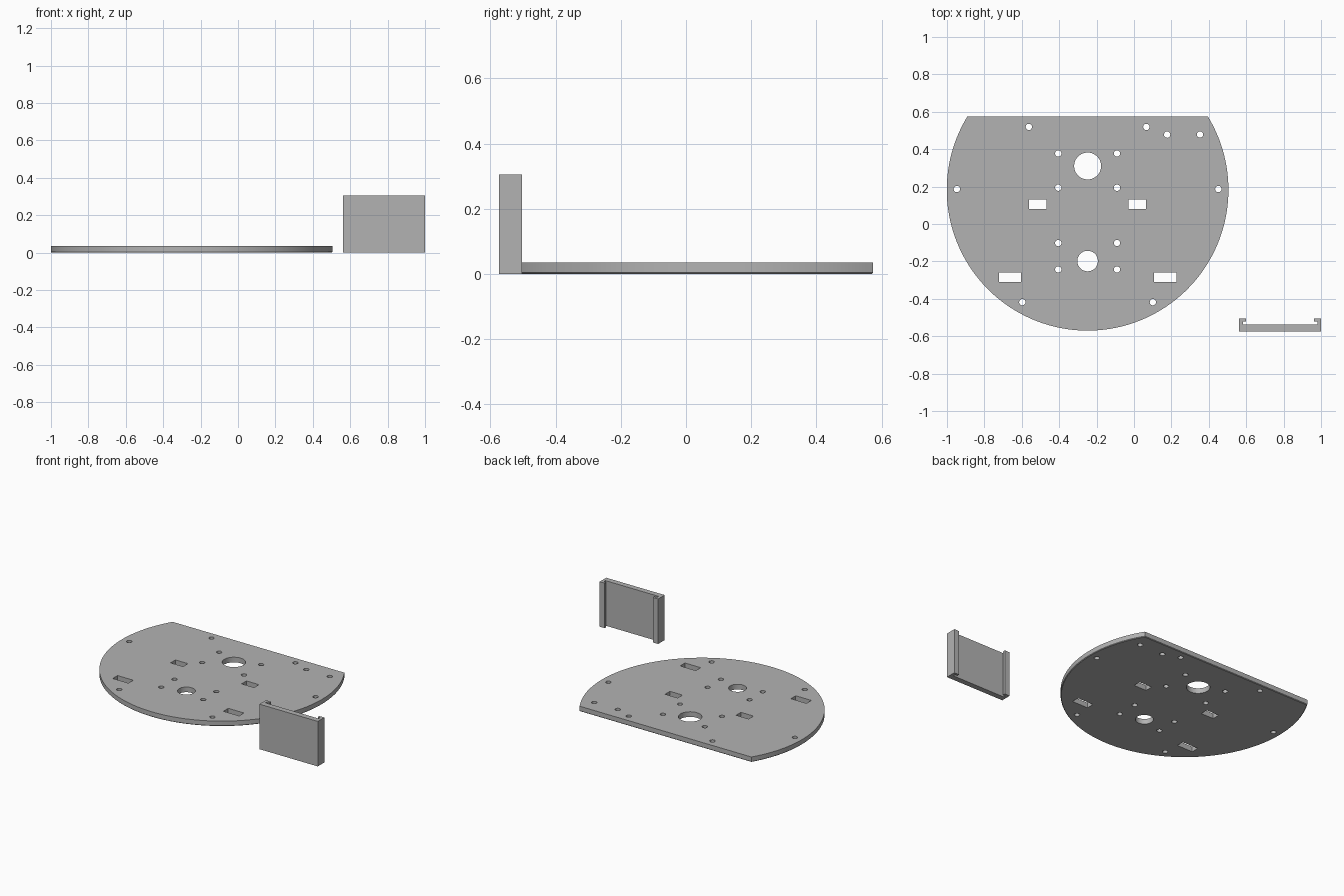
import bpy, bmesh, math

if "Cube" in bpy.data.objects:
    bpy.data.objects.remove(bpy.data.objects["Cube"])

CX, CY, R, FLAT = -0.248, 0.183, 0.753, 0.574   # plate circle and straight back edge
THICK, CHAMFER = 0.035, 0.004

grey = bpy.data.materials.new("plain_grey")
grey.diffuse_color = (0.45, 0.45, 0.45, 1)
grey.use_nodes = True
grey.node_tree.nodes["Principled BSDF"].inputs["Base Color"].default_value = grey.diffuse_color


def loft(bm, outline_levels):
    """Closed solid through a stack of (outline, z) levels."""
    rings = [[bm.verts.new((x, y, z)) for x, y in pts] for pts, z in outline_levels]
    n = len(rings[0])
    for a, b in zip(rings, rings[1:]):
        for i in range(n):
            j = (i + 1) % n
            bm.faces.new((a[i], a[j], b[j], b[i]))
    bm.faces.new(rings[0][::-1])
    bm.faces.new(rings[-1])


def make_object(name, bm):
    bmesh.ops.recalc_face_normals(bm, faces=bm.faces)
    mesh = bpy.data.meshes.new(name)
    bm.to_mesh(mesh)
    bm.free()
    mesh.materials.append(grey)
    obj = bpy.data.objects.new(name, mesh)
    bpy.context.collection.objects.link(obj)
    return obj


def circle(x, y, r, n):
    return [(x + r * math.cos(2 * math.pi * i / n), y + r * math.sin(2 * math.pi * i / n))
            for i in range(n)]


def plate_outline(inset, n=128):
    """Circle cut off by a straight back edge."""
    r, top = R - inset, FLAT - inset
    a = math.asin((top - CY) / r)
    start, sweep = math.pi - a, math.pi + 2 * a
    return [(CX + r * math.cos(start + sweep * i / n), CY + r * math.sin(start + sweep * i / n))
            for i in range(n + 1)]


# Round base plate with a fine chamfer under its rim
bm = bmesh.new()
loft(bm, [(plate_outline(CHAMFER), 0), (plate_outline(0), CHAMFER), (plate_outline(0), THICK)])
plate = make_object("base_plate", bm)

# Cutters for screw holes, cable holes and slots
bm = bmesh.new()


def cut(outline):
    loft(bm, [(outline, -0.05), (outline, 0.1)])


# Mirrored screw holes: distance from the centre line, y
for dx, y in [(0.314, 0.519), (0.157, 0.377), (0.157, 0.194), (0.699, 0.187),
              (0.157, -0.102), (0.157, -0.243), (0.349, -0.418)]:
    for s in (-1, 1):
        cut(circle(CX + s * dx, y, 0.017, 24))
# Extra pair on the right
for x in (0.177, 0.353):
    cut(circle(x, 0.478, 0.017, 24))
# Cable holes
cut(circle(CX, 0.31, 0.072, 48))
cut(circle(CX, -0.198, 0.055, 48))
# Mirrored slots: distance, y, half width, half depth
for dx, y, w, d in [(0.266, 0.105, 0.047, 0.026), (0.415, -0.285, 0.059, 0.026)]:
    for s in (-1, 1):
        x = CX + s * dx
        cut([(x - w, y - d), (x + w, y - d), (x + w, y + d), (x - w, y + d)])
cutter = make_object("hole_cutter", bm)
cutter.hide_render = True

mod = plate.modifiers.new("holes", 'BOOLEAN')
mod.operation = 'DIFFERENCE'
mod.solver = 'EXACT'
mod.object = cutter
bpy.context.view_layer.objects.active = plate
plate.select_set(True)
bpy.ops.object.modifier_apply(modifier=mod.name)
bpy.data.objects.remove(cutter)
bpy.ops.object.shade_smooth_by_angle(angle=math.radians(30))

# Upright channel bracket: half profile as (distance from middle, y), mirrored
MID = 0.781
half = [(0.219, -0.574), (0.219, -0.504), (0.181, -0.504), (0.181, -0.52),
        (0.199, -0.52), (0.199, -0.537)]
profile = [(MID + dx, y) for dx, y in half] + [(MID - dx, y) for dx, y in reversed(half)]
bm = bmesh.new()
loft(bm, [(profile, 0), (profile, 0.305)])
make_object("channel_bracket", bm)
